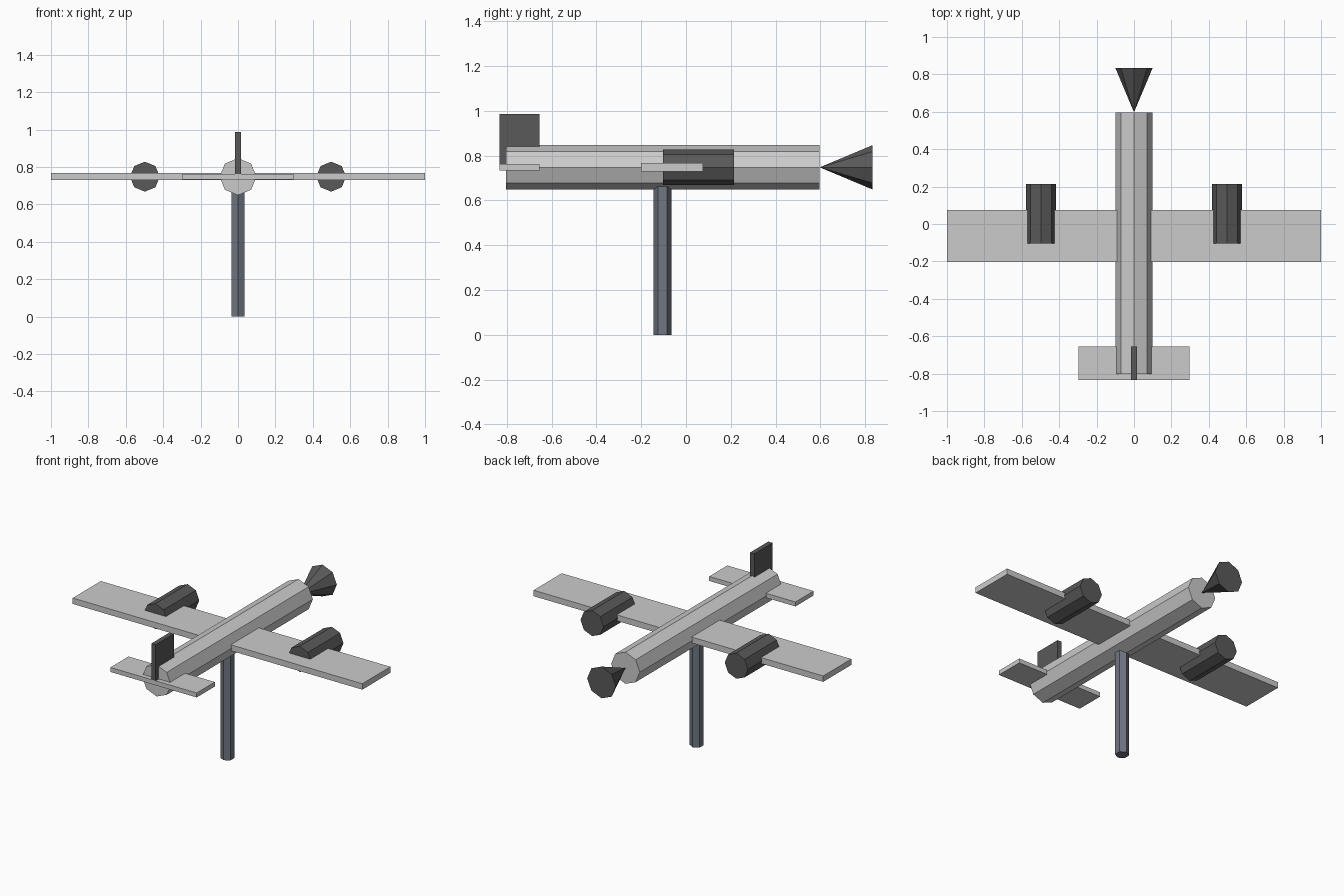
import bpy
from math import radians

if "Cube" in bpy.data.objects:
    bpy.data.objects.remove(bpy.data.objects["Cube"])


def paint(obj, name, rgb):
    mat = bpy.data.materials.get(name) or bpy.data.materials.new(name)
    mat.diffuse_color = (*rgb, 1)
    mat.use_nodes = True
    mat.node_tree.nodes["Principled BSDF"].inputs["Base Color"].default_value = mat.diffuse_color
    obj.data.materials.append(mat)


def box(name, lo, hi):
    bpy.ops.mesh.primitive_cube_add(size=1)
    obj = bpy.context.object
    obj.name = name
    obj.location = [(a + b) / 2 for a, b in zip(lo, hi)]
    obj.scale = [b - a for a, b in zip(lo, hi)]
    return obj


def tube(name, x, y0, y1, z, radius, tip=None):
    """Eight-sided body along y; tip=0 makes a cone with its apex at y0."""
    bpy.ops.mesh.primitive_cone_add(
        vertices=8, radius1=radius, radius2=radius if tip is None else tip,
        depth=y1 - y0, location=(x, (y0 + y1) / 2, z), rotation=(radians(90), 0, 0))
    obj = bpy.context.object
    obj.name = name
    return obj


DARK = ("dark_grey", (0.1, 0.1, 0.1))
STEEL = ("steel", (0.16, 0.18, 0.22))
Z = 0.748

# Fuselage and nose cone, which points back at the body
tube("fuselage", 0, -0.803, 0.597, Z, 0.099)
paint(tube("nose_cone", 0, 0.597, 0.833, Z, 0.099, 0), *DARK)

# Wing, tailplane and fin
box("wing", (-1, -0.202, Z - 0.0185), (1, 0.075, Z + 0.0185))
box("tailplane", (-0.298, -0.833, Z - 0.014), (0.298, -0.654, Z + 0.014))
paint(box("tail_fin", (-0.015, -0.833, Z), (0.015, -0.654, 0.987)), *DARK)

# Engines
for side, x in (("left", -0.498), ("right", 0.498)):
    paint(tube(side + "_engine", x, -0.103, 0.215, Z, 0.08), *DARK)

# Hexagonal stand pole
bpy.ops.mesh.primitive_cylinder_add(vertices=6, radius=0.04, depth=0.7,
                                    location=(0, -0.105, 0.35))
bpy.context.object.name = "stand_pole"
paint(bpy.context.object, *STEEL)
